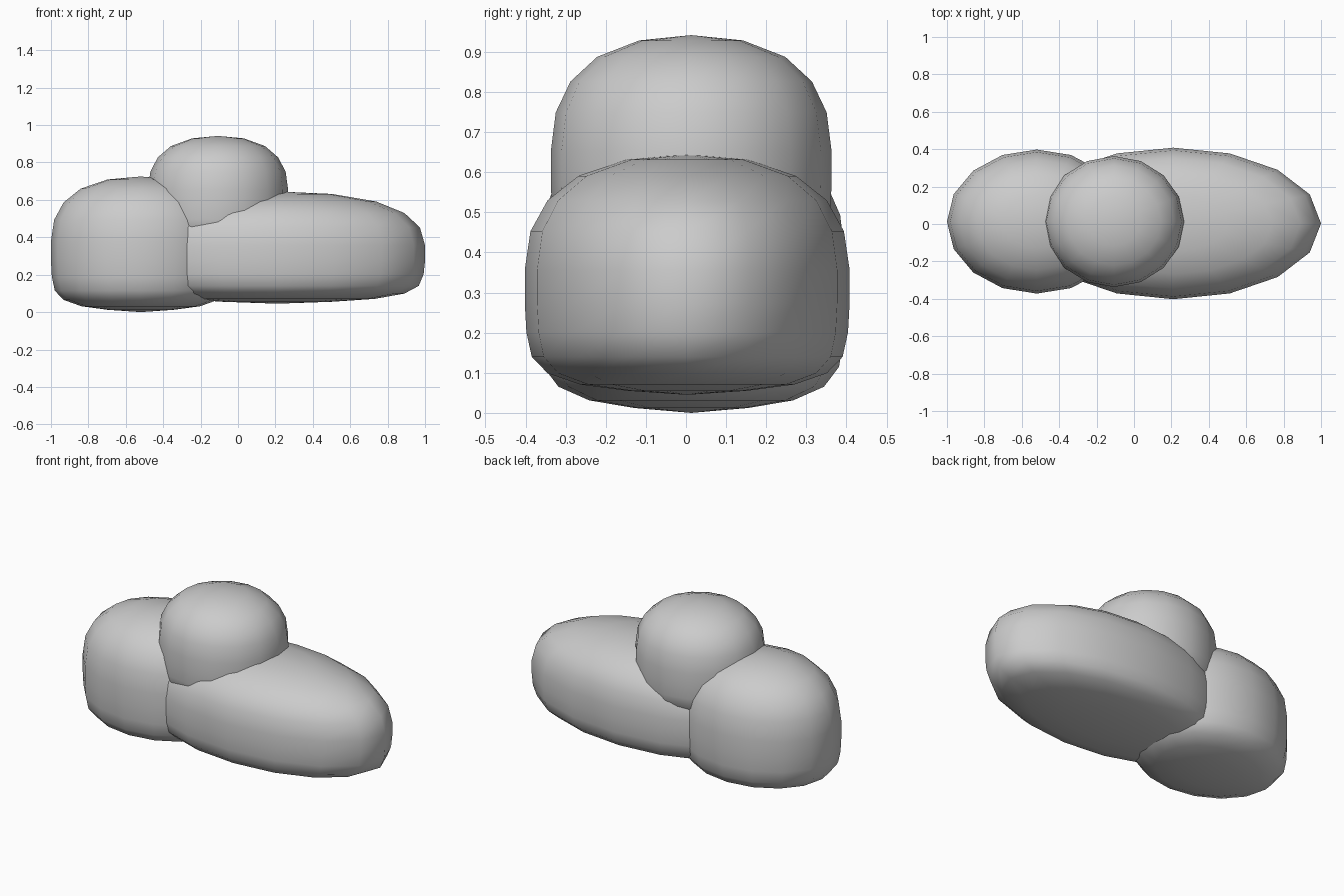
import bpy, bmesh
from math import cos, sin, pi

if "Cube" in bpy.data.objects:
    bpy.data.objects.remove(bpy.data.objects["Cube"])

# Shared puff profile: (radius fraction, height fraction), round top and flattened base
PROFILE = [(0.37, 0.017), (0.66, 0.043), (0.86, 0.09), (0.957, 0.158), (0.99, 0.26),
           (1.0, 0.38), (1.0, 0.52), (0.965, 0.68), (0.86, 0.808), (0.67, 0.91), (0.37, 0.978)]
SEGMENTS = 16


def puff(name, centre, radius, bottom, top):
    """Lathe the profile into an elliptical, flat-bottomed puff."""
    bm = bmesh.new()

    def vert(r, t, a):
        return bm.verts.new((r * radius[0] * cos(a), r * radius[1] * sin(a), t * (top - bottom)))

    rings = [[vert(r, t, 2 * pi * i / SEGMENTS) for i in range(SEGMENTS)] for r, t in PROFILE]
    low, high = vert(0, 0, 0), vert(0, 1, 0)
    for i in range(SEGMENTS):
        j = (i + 1) % SEGMENTS
        bm.faces.new((low, rings[0][j], rings[0][i]))
        bm.faces.new((high, rings[-1][i], rings[-1][j]))
        for a, b in zip(rings, rings[1:]):
            bm.faces.new((a[i], a[j], b[j], b[i]))
    for f in bm.faces:
        f.smooth = True
    mesh = bpy.data.meshes.new(name)
    bm.to_mesh(mesh)
    bm.free()
    obj = bpy.data.objects.new(name, mesh)
    obj.location = (centre[0], centre[1], bottom)
    bpy.context.collection.objects.link(obj)
    return obj


# Three overlapping puffs of the cloud
puff("left_puff", (-0.52, 0.013), (0.48, 0.385), 0.0, 0.725)
puff("right_puff", (0.21, 0.003), (0.79, 0.405), 0.045, 0.645)
puff("top_puff", (-0.107, 0.013), (0.375, 0.35), 0.34, 0.942)
